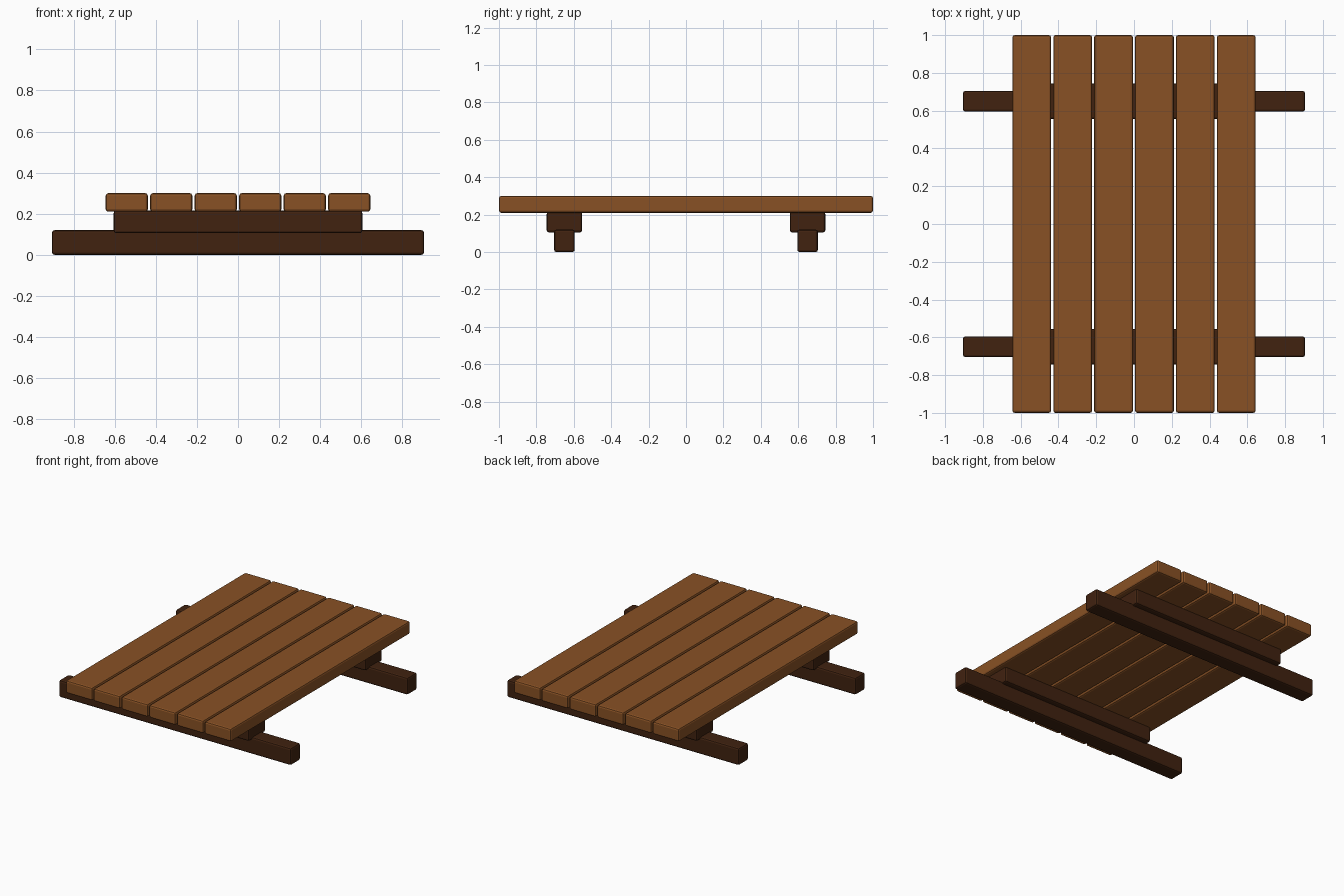
import bpy, bmesh
from mathutils import Vector

if "Cube" in bpy.data.objects:
    bpy.data.objects.remove(bpy.data.objects["Cube"])


def material(name, rgb):
    m = bpy.data.materials.new(name)
    m.diffuse_color = (*rgb, 1.0)
    m.use_nodes = True
    m.node_tree.nodes["Principled BSDF"].inputs["Base Color"].default_value = m.diffuse_color
    return m


plank_wood = material("warm brown wood", (0.25, 0.083, 0.018))
frame_wood = material("dark brown wood", (0.052, 0.016, 0.005))


def beam(name, centre, size, mat, bevel=0.012):
    """Rectangular timber with softly bevelled edges."""
    bm = bmesh.new()
    bmesh.ops.create_cube(bm, size=1.0)
    bmesh.ops.scale(bm, vec=Vector(size), verts=bm.verts)
    bmesh.ops.bevel(bm, geom=bm.edges[:], offset=bevel, segments=2,
                    profile=0.5, affect='EDGES')
    mesh = bpy.data.meshes.new(name)
    bm.to_mesh(mesh)
    bm.free()
    mesh.materials.append(mat)
    obj = bpy.data.objects.new(name, mesh)
    obj.location = centre
    bpy.context.collection.objects.link(obj)
    return obj


# Deck: six long planks with narrow gaps
for i in range(6):
    beam(f"deck_plank_{i + 1}", ((i - 2.5) * 0.2165, 0, 0.255),
         (0.205, 2.0, 0.09), plank_wood)

# Supports: a wide batten on top of a long ground runner at each end
for side, y in (("front", -0.65), ("back", 0.65)):
    beam(f"{side}_batten", (0, y, 0.16), (1.21, 0.19, 0.11), frame_wood)
    beam(f"{side}_runner", (0, y, 0.06), (1.81, 0.11, 0.12), frame_wood)
